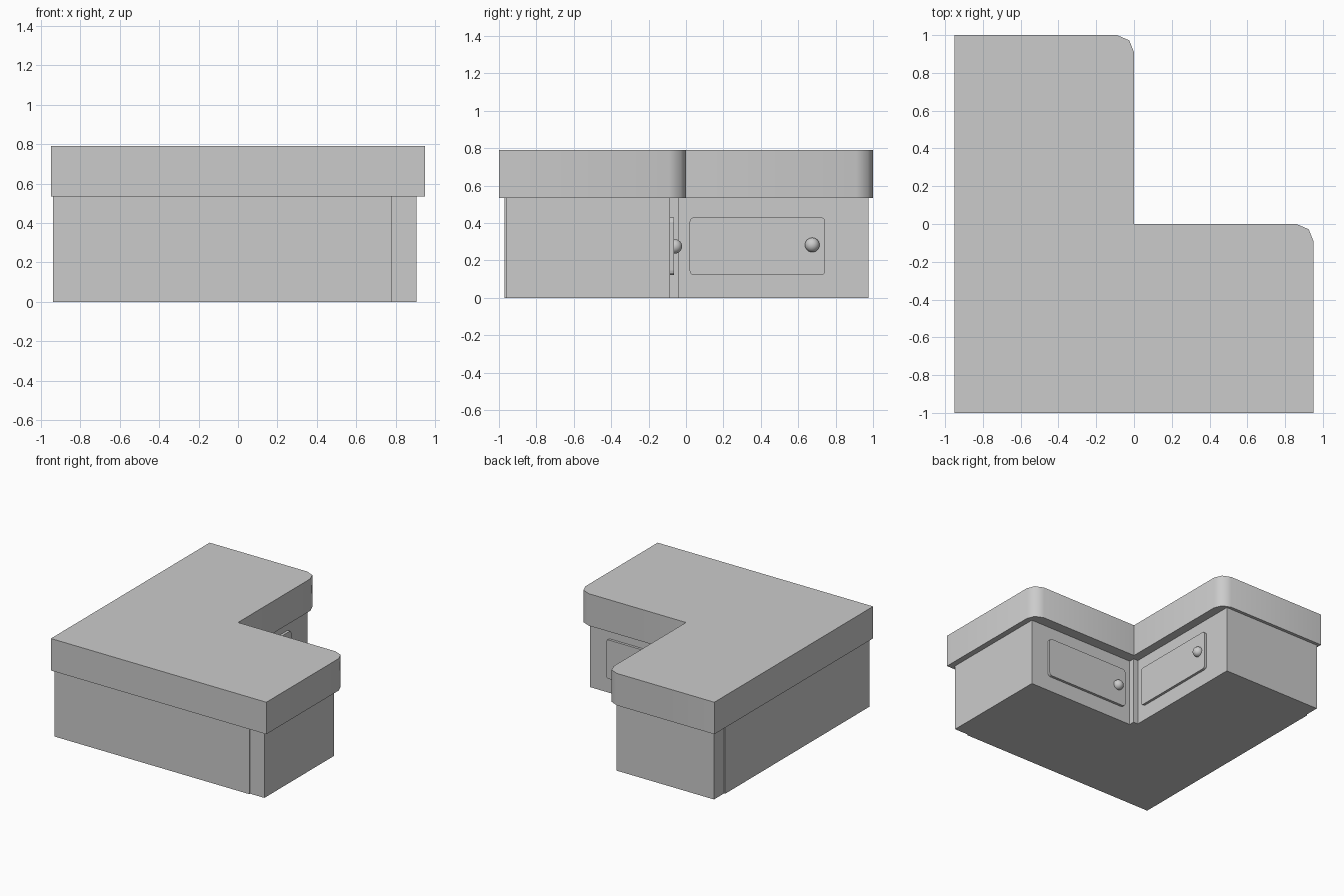
import bpy, bmesh, math

if "Cube" in bpy.data.objects:
    bpy.data.objects.remove(bpy.data.objects["Cube"])


def prism(name, outline, z0, z1):
    """Extrude a plan outline between two heights."""
    bm = bmesh.new()
    face = bm.faces.new([bm.verts.new((x, y, z0)) for x, y in outline])
    ext = bmesh.ops.extrude_face_region(bm, geom=[face])
    for v in ext["geom"]:
        if isinstance(v, bmesh.types.BMVert):
            v.co.z = z1
    bmesh.ops.recalc_face_normals(bm, faces=bm.faces)
    mesh = bpy.data.meshes.new(name)
    bm.to_mesh(mesh)
    bm.free()
    ob = bpy.data.objects.new(name, mesh)
    bpy.context.collection.objects.link(ob)
    return ob


def box(name, x0, x1, y0, y1, z0=0.0, z1=0.54):
    return prism(name, [(x0, y0), (x1, y0), (x1, y1), (x0, y1)], z0, z1)


def smooth(ob, angle):
    bpy.ops.object.select_all(action='DESELECT')
    ob.select_set(True)
    bpy.context.view_layer.objects.active = ob
    bpy.ops.object.shade_smooth_by_angle(angle=math.radians(angle))


def door(name, width, height, depth, loc, rot):
    """Rounded panel lying in local xy, depth along local z."""
    r, pts = 0.025, []
    for k, (sx, sy) in enumerate([(1, 1), (-1, 1), (-1, -1), (1, -1)]):
        for i in range(4):
            a = math.radians(90 * k + 30 * i)
            pts.append((sx * (width / 2 - r) + r * math.cos(a),
                        sy * (height / 2 - r) + r * math.sin(a)))
    ob = prism(name, pts, -0.01, depth)
    ob.location, ob.rotation_euler = loc, rot
    return ob


def knob(name, loc):
    bpy.ops.mesh.primitive_uv_sphere_add(segments=24, ring_count=12, radius=0.039, location=loc)
    bpy.context.object.name = name
    smooth(bpy.context.object, 60)


# L-shaped worktop with rounded arm corners
top = prism("worktop", [(-0.95, -1), (0.95, -1), (0.95, -0.09), (0.925, -0.028), (0.86, 0),
                        (0, 0), (0, 0.91), (-0.025, 0.972), (-0.09, 1), (-0.95, 1)], 0.535, 0.79)
smooth(top, 50)

# cabinet body, with slightly recessed end panels on both arms
FX, FY = -0.07, -0.085
prism("cabinet_body", [(-0.94, -0.97), (0.78, -0.97), (0.78, FY), (FX, FY),
                       (FX, 0.85), (-0.94, 0.85)], 0, 0.535)
box("right_end_panel", 0.78, 0.905, -0.96, FY, 0, 0.535)
box("back_end_panel", -0.93, FX, 0.85, 0.975, 0, 0.535)

# inner corner filler
box("corner_filler", FX - 0.01, -0.03, FY - 0.01, -0.04, 0, 0.535)

# doors and knobs
q = math.pi / 2
door("back_arm_door", 0.725, 0.31, 0.02, (FX, 0.382, 0.276), (q, 0, q))
door("right_arm_door", 0.725, 0.31, 0.02, (0.39, FY, 0.276), (q, 0, math.pi))
knob("back_arm_knob", (FX + 0.025, 0.675, 0.283))
knob("right_arm_knob", (0.1, FY + 0.025, 0.275))
